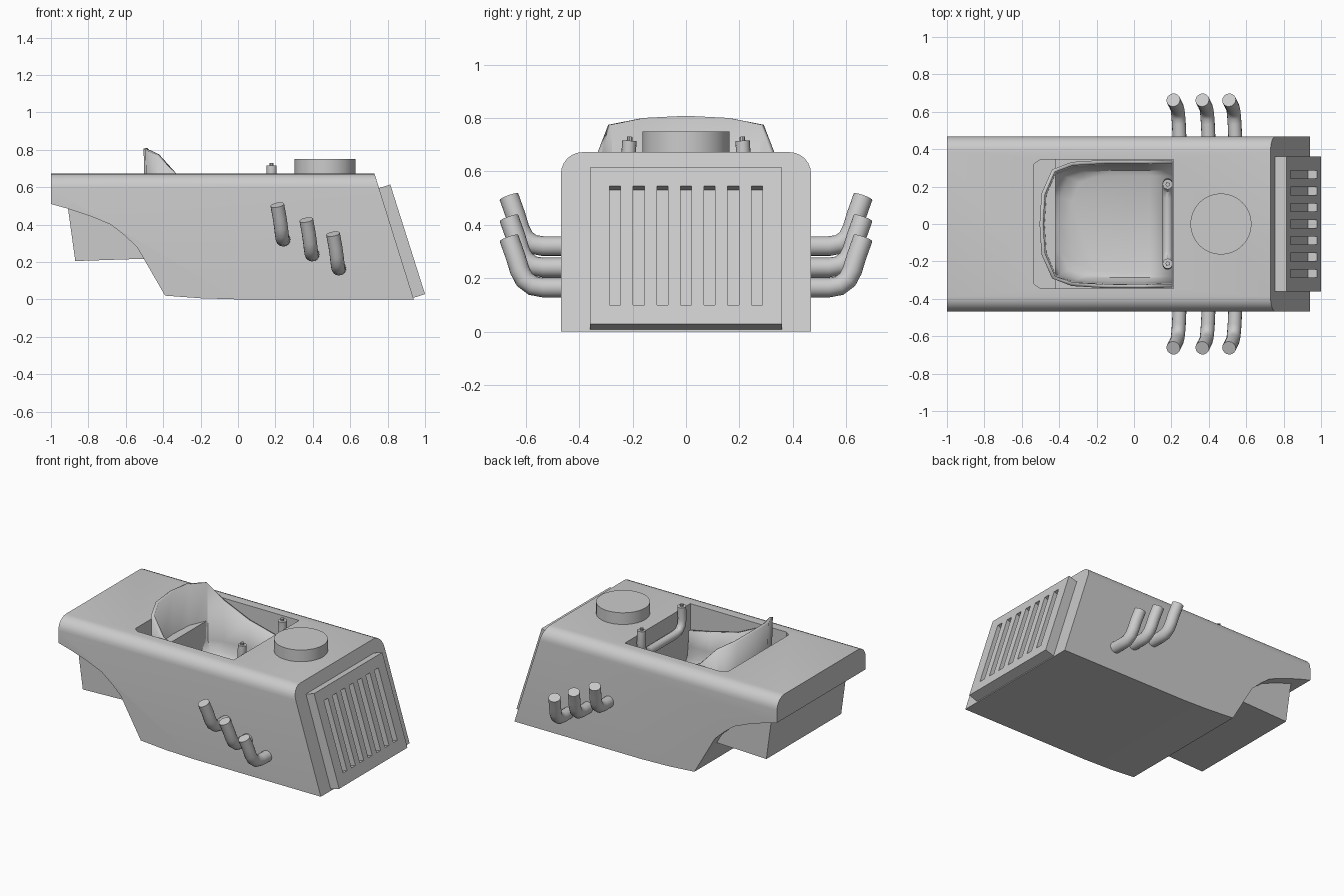
import bpy, bmesh, math
from mathutils import Vector, Matrix

if "Cube" in bpy.data.objects:
    bpy.data.objects.remove(bpy.data.objects["Cube"])


def make_object(name, bm, smooth=False):
    bmesh.ops.recalc_face_normals(bm, faces=bm.faces[:])
    me = bpy.data.meshes.new(name)
    bm.to_mesh(me)
    bm.free()
    ob = bpy.data.objects.new(name, me)
    bpy.context.collection.objects.link(ob)
    if smooth:
        smooth_object(ob)
    return ob


def smooth_object(ob):
    bpy.ops.object.select_all(action='DESELECT')
    ob.select_set(True)
    bpy.context.view_layer.objects.active = ob
    bpy.ops.object.shade_smooth_by_angle(angle=math.radians(35))


def prism(points, vec):
    """Extrude a closed outline of 3D points along vec."""
    bm = bmesh.new()
    face = bm.faces.new([bm.verts.new(p) for p in points])
    ext = bmesh.ops.extrude_face_region(bm, geom=[face], use_keep_orig=True)
    moved = [v for v in ext['geom'] if isinstance(v, bmesh.types.BMVert)]
    bmesh.ops.translate(bm, verts=moved, vec=vec)
    return bm


def side_prism(profile, half_width):
    return prism([(x, -half_width, z) for x, z in profile], (0, 2 * half_width, 0))


def cut(ob, cutter):
    mod = ob.modifiers.new("cut", 'BOOLEAN')
    mod.object = cutter
    mod.solver = 'EXACT'
    bpy.ops.object.select_all(action='DESELECT')
    ob.select_set(True)
    bpy.context.view_layer.objects.active = ob
    bpy.ops.object.modifier_apply(modifier=mod.name)
    bpy.data.objects.remove(cutter)


def tube(name, pts, radius, sides=16):
    """Capped round tube through the points."""
    pts = [Vector(p) for p in pts]
    bm = bmesh.new()
    rings, prev = [], None
    for i, p in enumerate(pts):
        d = (pts[min(i + 1, len(pts) - 1)] - pts[max(i - 1, 0)]).normalized()
        u = Vector((1, 0, 0))
        u = (u - d * u.dot(d)).normalized()
        w = d.cross(u)
        rings.append([bm.verts.new(p + radius * (u * math.cos(a) + w * math.sin(a)))
                      for a in (2 * math.pi * k / sides for k in range(sides))])
    for a, b in zip(rings, rings[1:]):
        for k in range(sides):
            n = (k + 1) % sides
            bm.faces.new((a[k], a[n], b[n], b[k]))
    bm.faces.new(rings[0])
    bm.faces.new(rings[-1])
    return make_object(name, bm, True)


# Body shell: side profile with rounded long top edges
bm = side_prism([(-1, .672), (-1, .51), (-.91, .485), (-.79, .445), (-.68, .40), (-.61, .345),
                 (-.54, .28), (-.39, .02), (-.2, .006), (0, 0), (.94, 0), (.73, .672)], .468)
top = [e for e in bm.edges if all(v.co.z > .67 for v in e.verts)
       and abs(e.verts[0].co.x - e.verts[1].co.x) > 1]
bmesh.ops.bevel(bm, geom=top, offset=.08, segments=6, profile=.5, affect='EDGES')
body = make_object("body", bm)

# Cockpit opening
half = [(.21, .345), (-.50, .345), (-.535, .32)]
outline = half + [(x, -y) for x, y in reversed(half)]
cut(body, make_object("cockpit_cutter", prism([(x, y, .25) for x, y in outline], (0, 0, .8))))
smooth_object(body)

# Rear block under the tail
make_object("rear_block", side_prism([(-.915, .53), (-.87, .205), (-.42, .22), (-.42, .53)], .395))

# Seat tub with raised back
half = [(.205, .33, .50), (.05, .333, .53), (-.15, .333, .58), (-.33, .322, .67),
        (-.43, .285, .775), (-.485, .16, .80)]
rim = half + [(-.495, 0, .808)] + [(x, -y, z) for x, y, z in reversed(half)]
bm = bmesh.new()
rings = [[bm.verts.new(p) for p in rim]]
for s, z in ((.985, .40), (.95, .33), (.88, .29), (.78, .275)):
    rings.append([bm.verts.new((.205 + (x - .205) * s, y * s, z)) for x, y, _ in rim])
for a, b in zip(rings, rings[1:]):
    for k in range(len(rim) - 1):
        bm.faces.new((a[k], a[k + 1], b[k + 1], b[k]))
bm.faces.new(rings[-1])
seat = make_object("seat_tub", bm)
mod = seat.modifiers.new("thickness", 'SOLIDIFY')
mod.thickness = .02
mod.offset = 0
smooth_object(seat)

# Grab bar behind the dash, with a small knob on each end
bar = [(.18, .212, .715), (.18, .217, .63), (.18, .21, .59), (.18, .185, .56), (.18, .14, .55)]
tube("grab_bar", bar + [(x, -y, z) for x, y, z in reversed(bar)], .027)
for s in (1, -1):
    tube("grab_bar_knob", [(.18, s * .212, .70), (.18, s * .211, .73)], .011, 10)

# Round intake on the hood
bm = bmesh.new()
bmesh.ops.create_cone(bm, cap_ends=True, segments=48, radius1=.163, radius2=.163, depth=.12,
                      matrix=Matrix.Translation((.465, 0, .69)))
make_object("hood_intake", bm, True)

# Grille panel leaning back, with seven slots
base, along, out = Vector((1, 0, .028)), Vector((-.302, 0, .953)), Vector((.953, 0, .302))


def panel_prism(t0, t1, d0, d1, y0, y1):
    quad = [base + along * t + out * d for t, d in ((t0, d0), (t0, d1), (t1, d1), (t1, d0))]
    return prism([(p.x, y0, p.z) for p in quad], (0, y1 - y0, 0))


grille = make_object("grille", panel_prism(0, .615, -.068, 0, -.36, .36))
for i in range(7):
    y = (i - 3) * .0885
    cut(grille, make_object("slot_cutter", panel_prism(.075, .543, -.05, .05, y - .021, y + .021)))

# Three upswept exhaust pipes per side
for x, z in ((.21, .505), (.365, .425), (.508, .35)):
    for s in (1, -1):
        path = [(.035, .42, -.185), (.03, .535, -.185), (.027, .575, -.178), (.024, .605, -.155),
                (.02, .623, -.12), (.013, .638, -.07), (0, .663, 0)]
        tube("exhaust_pipe", [(x + dx, s * y, z + dz) for dx, y, dz in path], .037)
